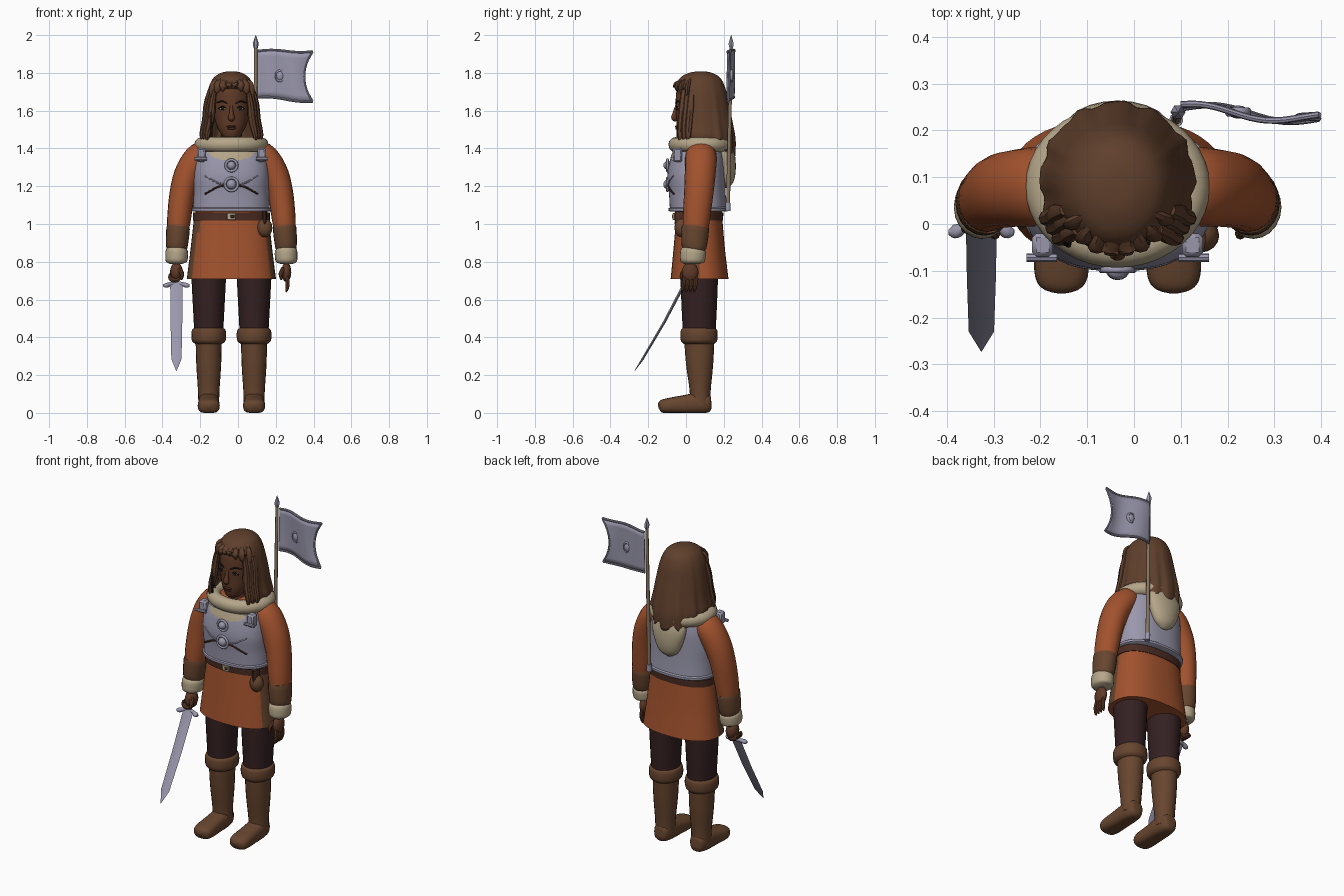
import bpy, bmesh, math
from mathutils import Vector

X0 = -0.035  # body centre line


def mat(name, r, g, b):
    m = bpy.data.materials.new(name)
    m.diffuse_color = (r, g, b, 1)
    return m


ORANGE = mat("rust cloth", 0.36, 0.085, 0.027)
STEEL = mat("steel", 0.32, 0.31, 0.41)
CREAM = mat("cream fur", 0.46, 0.38, 0.25)
PANTS = mat("dark trousers", 0.035, 0.015, 0.016)
LEATHER = mat("brown leather", 0.135, 0.06, 0.028)
SKIN = mat("brown skin", 0.115, 0.042, 0.02)
HAIR = mat("brown hair", 0.115, 0.05, 0.025)
BELT = mat("dark belt", 0.07, 0.025, 0.016)
WOOD = mat("pole wood", 0.24, 0.18, 0.12)
DARK = mat("dark detail", 0.02, 0.012, 0.01)


def finish(name, bm, m):
    bmesh.ops.recalc_face_normals(bm, faces=bm.faces)
    me = bpy.data.meshes.new(name)
    bm.to_mesh(me)
    bm.free()
    me.materials.append(m)
    ob = bpy.data.objects.new(name, me)
    bpy.context.collection.objects.link(ob)
    return ob


def resample(keys, steps):
    """Smooth curve through the key sections."""
    out = []
    for i in range(len(keys) - 1):
        k = [keys[max(i - 1, 0)], keys[i], keys[i + 1], keys[min(i + 2, len(keys) - 1)]]
        for s in range(steps):
            t = s / steps
            out.append([0.5 * (2 * b + (c - a) * t + (2 * a - 5 * b + 4 * c - d) * t * t
                        + (3 * b - a - 3 * c + d) * t ** 3) for a, b, c, d in zip(*k)])
    return out + [list(keys[-1])]


def tube(name, keys, m, n=20, steps=4, ref=(0, 1, 0), flat=False, p=2.0):
    """Skin through sections (x, y, z, half width, half depth)."""
    secs = resample(keys, steps)
    bm = bmesh.new()
    rings = []
    for i, s in enumerate(secs):
        c = Vector(s[:3])
        t = Vector((0, 0, 1)) if flat else (
            Vector(secs[min(i + 1, len(secs) - 1)][:3]) - Vector(secs[max(i - 1, 0)][:3])).normalized()
        side = t.cross(Vector(ref)).normalized()
        up = side.cross(t)
        ring = []
        for j in range(n):
            a = 2 * math.pi * j / n
            u, v = math.cos(a), math.sin(a)
            u = math.copysign(abs(u) ** (2 / p), u)
            v = math.copysign(abs(v) ** (2 / p), v)
            ring.append(bm.verts.new(c + side * u * max(s[3], .001) + up * v * max(s[4], .001)))
        rings.append(ring)
    for r, q in zip(rings, rings[1:]):
        for j in range(n):
            bm.faces.new((r[j], r[(j + 1) % n], q[(j + 1) % n], q[j]))
    bm.faces.new(rings[0])
    bm.faces.new(rings[-1])
    return finish(name, bm, m)


def body(name, rows, m, x=X0, **kw):
    """Upright part from rows (centre y, z, half width, half depth)."""
    return tube(name, [(x, cy, z, a, b) for cy, z, a, b in rows], m, flat=True, **kw)


def ball(name, c, r, m, n=16):
    bm = bmesh.new()
    bmesh.ops.create_uvsphere(bm, u_segments=n, v_segments=n // 2 + 2, radius=1)
    for v in bm.verts:
        v.co = Vector([c[i] + v.co[i] * r[i] for i in range(3)])
    return finish(name, bm, m)


def box(name, c, s, m):
    bm = bmesh.new()
    bmesh.ops.create_cube(bm, size=1)
    for v in bm.verts:
        v.co = Vector([c[i] + v.co[i] * s[i] for i in range(3)])
    bmesh.ops.bevel(bm, geom=bm.edges[:], offset=min(s) * 0.2, segments=1, affect='EDGES')
    return finish(name, bm, m)


def torus(name, c, major, minor, m, rot=(0, 0, 0), scale=(1, 1, 1)):
    bpy.ops.mesh.primitive_torus_add(location=c, rotation=rot, major_radius=major, minor_radius=minor,
                                     major_segments=40, minor_segments=12)
    ob = bpy.context.object
    ob.name, ob.scale = name, scale
    ob.data.materials.append(m)
    return ob


# Legs, boots, arms and hands
for s, tag in ((-1, "right"), (1, "left")):
    x = X0 + s * 0.12
    body(tag + "_trouser", [(.07, .40, .075, .085), (.07, .55, .083, .093), (.07, .78, .095, .102)], PANTS, x)
    body(tag + "_boot_shaft", [(.075, .04, .055, .055), (.075, .12, .057, .056), (.072, .26, .066, .072),
                               (.07, .42, .07, .082)], LEATHER, x)
    body(tag + "_boot_cuff", [(.069, .365, .07, .08), (.069, .38, .088, .095), (.069, .41, .092, .099),
                              (.069, .44, .088, .095), (.069, .452, .07, .08)], LEATHER, x)
    foot = tube(tag + "_boot_foot", [(x, .135, .05, .01, .01), (x, .125, .05, .04, .045), (x, .07, .052, .054, .055),
                                     (x, -.02, .044, .056, .048), (x, -.10, .037, .058, .04),
                                     (x, -.135, .035, .044, .03), (x, -.147, .033, .01, .008)],
                LEATHER, ref=(0, 0, 1), p=2.6)
    for v in foot.data.vertices:
        v.co.z = max(v.co.z, 0)

    def at(dx, y, z, a, b):
        return (X0 + s * dx, y, z, a, b)
    tube(tag + "_sleeve", [at(.09, .08, 1.39, .04, .05), at(.16, .08, 1.365, .072, .082), at(.222, .076, 1.28, .074, .082),
                           at(.258, .068, 1.17, .068, .078), at(.277, .055, 1.03, .063, .072),
                           at(.284, .05, .95, .056, .065)], ORANGE)
    tube(tag + "_sleeve_band", [at(.281, .05, .985, .05, .06), at(.282, .049, .978, .062, .073),
                                at(.289, .043, .88, .057, .066), at(.29, .04, .86, .045, .05)], LEATHER)
    tube(tag + "_wrist_fur", [at(.288, .04, .875, .045, .05), at(.289, .038, .86, .058, .066),
                              at(.29, .036, .83, .06, .068), at(.291, .034, .80, .055, .062),
                              at(.291, .034, .788, .03, .035)], CREAM)
    ball(tag + "_hand", (X0 + s * .291, .022, .745), (.034 if s < 0 else .026, .044, .052), SKIN)
    for i in range(4):
        y = -.012 + i * .021
        if s < 0:  # fingers wrapped round the grip
            tube(f"right_finger_{i}", [at(.325, y * .6, .735, .006, .006), at(.322, y * .8, .712, .012, .012),
                                       at(.295, y * .8, .70, .012, .012), at(.27, y * .6, .715, .008, .008)], SKIN, n=8)
        else:
            tube(f"left_finger_{i}", [at(.29, .022 + (y - .02) * .8, .73, .012, .012), at(.298, y, .69, .011, .011),
                                      at(.294, y - .005, .655, .009, .009), at(.288, y - .008, .64, .003, .003)], SKIN, n=8)
    tube(tag + "_thumb", [at(.275, 0, .765, .012, .012), at(.262, -.02, .735, .012, .012),
                          at(.265, -.026, .705, .006, .006)], SKIN, n=8)

# Tunic with leather side panels, belt and pouch
skirt = body("tunic_skirt", [(.072, .71, .236, .153), (.07, .86, .217, .137), (.07, 1.03, .198, .122)],
             ORANGE, n=48, p=2.4)
skirt.data.materials.append(LEATHER)
for f in skirt.data.polygons:
    if abs(f.normal.x) > .6 and -.01 < f.center.y < .065:
        f.material_index = 1
body("tunic_body", [(.07, 1.0, .19, .12), (.065, 1.2, .19, .13), (.07, 1.36, .18, .13), (.08, 1.42, .14, .115),
                    (.08, 1.45, .07, .07)], ORANGE, n=32, p=2.4)
body("belt", [(.068, 1.018, .204, .128), (.068, 1.06, .204, .13)], BELT, n=40, steps=1, p=2.4)
box("belt_buckle", (X0, -.064, 1.04), (.045, .014, .036), CREAM)
box("belt_buckle_centre", (X0 + .006, -.071, 1.04), (.02, .006, .014), BELT)
ball("belt_pouch", (.142, -.025, .98), (.04, .036, .05), LEATHER)
tube("pouch_loop", [(.142, -.03, 1.0, .012, .03), (.142, -.03, 1.065, .012, .028)], BELT, n=8)

# Breastplate with cream neckline
PLATE = [(.065, 1.075, .203, .15), (.06, 1.16, .2, .15), (.055, 1.25, .202, .153), (.06, 1.33, .195, .147),
         (.065, 1.385, .18, .135)]
plate = body("breastplate", PLATE, STEEL, n=72, steps=8, p=2.4)
plate.data.materials.append(CREAM)
for f in plate.data.polygons:
    c = f.center
    if c.y < .06 and ((c.x - X0) / .125) ** 2 + ((c.z - 1.39) / .055) ** 2 < 1:
        f.material_index = 1
body("breastplate_rim", [(.065, 1.065, .203, .15), (.065, 1.07, .209, .157), (.065, 1.083, .209, .157),
                         (.065, 1.09, .2, .148)], STEEL, n=48, steps=1, p=2.4)


def plate_y(dx):
    return .057 - .153 * (1 - (abs(dx) / .201) ** 2.4) ** (1 / 2.4)


for z, r in ((1.31, .03), (1.21, .034)):
    torus("chest_boss_rim", (X0, -.098, z), r, .007, STEEL, rot=(math.pi / 2, 0, 0))
    ball("chest_boss", (X0, -.098, z), (r * .75, .022, r * .75), STEEL)
for s in (-1, 1):
    for k in (-1, 1):  # curved ridges fanning from the boss
        tube("chest_ridge", [(X0 + s * d, plate_y(d), 1.207 + k * h, .005, .005)
                             for d, h in ((.03, .003), (.07, .01), (.105, .028), (.14, .048))],
             BELT if k < 0 else STEEL, n=8, ref=(0, 0, 1))
    box("shoulder_strap", (X0 + s * .16, -.045, 1.365), (.045, .05, .075), STEEL)
    tube("strap_bar", [(X0 + s * .13, -.072, 1.345, .009, .009), (X0 + s * .195, -.072, 1.345, .009, .009)],
         STEEL, n=8, ref=(0, 0, 1))

# Fur collar and hood
torus("fur_collar", (X0, .08, 1.42), .155, .042, CREAM, scale=(1, .88, .95))
body("hood", [(.21, 1.19, .015, .012), (.215, 1.22, .06, .035), (.215, 1.28, .09, .048), (.21, 1.36, .11, .05),
              (.19, 1.43, .1, .05)], CREAM)

# Head and face
body("neck", [(.05, 1.38, .06, .065), (.05, 1.5, .055, .06)], SKIN)
body("head", [(.0, 1.452, .02, .02), (.01, 1.463, .045, .048), (.03, 1.51, .074, .08), (.05, 1.57, .092, .102),
              (.06, 1.64, .1, .115), (.065, 1.72, .095, .11), (.07, 1.77, .05, .06)], SKIN, n=28)
tube("nose", [(X0, -.05, 1.625, .008, .008), (X0, -.058, 1.59, .011, .012), (X0, -.064, 1.56, .018, .015),
              (X0, -.05, 1.548, .01, .006)], SKIN, n=10)
ball("upper_lip", (X0, -.049, 1.516, ), (.026, .01, .006), BELT)
ball("lower_lip", (X0, -.047, 1.506), (.022, .01, .007), BELT)
for s in (-1, 1):
    ex = X0 + s * .047
    ball("eye_white", (ex, -.04, 1.612), (.019, .009, .009), CREAM)
    ball("iris", (ex, -.046, 1.612), (.009, .005, .009), DARK)
    tube("eyelid", [(ex - .022, -.041, 1.61, .003, .003), (ex, -.05, 1.622, .005, .004),
                    (ex + .022, -.041, 1.61, .003, .003)], DARK, n=6, ref=(0, 0, 1))
    tube("eyebrow", [(X0 + s * .022, -.053, 1.637, .004, .004), (X0 + s * .05, -.048, 1.65, .006, .005),
                     (X0 + s * .078, -.026, 1.642, .003, .003)], DARK, n=6, ref=(0, 0, 1))

# Hair shell, opened at the face, wavy towards the hem
hair = body("hair", [(.08, 1.808, .01, .01), (.078, 1.802, .05, .055), (.075, 1.775, .093, .105),
                     (.075, 1.72, .121, .133), (.08, 1.64, .138, .145), (.085, 1.54, .152, .16),
                     (.09, 1.45, .165, .17), (.092, 1.37, .158, .166)], HAIR, n=72)
bm = bmesh.new()
bm.from_mesh(hair.data)
bmesh.ops.delete(bm, geom=[f for f in bm.faces if f.calc_center_median().z < 1.715
                           and f.calc_center_median().y < .012 or len(f.verts) > 4 and f.calc_center_median().z < 1.5],
                 context='FACES')
for v in bm.verts:
    a = math.atan2(v.co.y - .08, v.co.x - X0)
    w = min(max((1.8 - v.co.z) / .35, 0), 1)
    k = 1 + w * (.022 * math.sin(13 * a) + .014 * math.sin(22 * a + 1))
    v.co.x, v.co.y = X0 + (v.co.x - X0) * k, .08 + (v.co.y - .08) * k
    low = max(1.5 - v.co.z, 0) / .13
    v.co.z += low * (.075 * min(max((.25 - v.co.y) / .2, 0), 1) + .012 * math.sin(11 * a))
bm.to_mesh(hair.data)
bm.free()
sol = hair.modifiers.new("thickness", 'SOLIDIFY')
sol.thickness, sol.offset = .014, -1

# Fringe and side locks
for i, (d, z) in enumerate(((-.1, 1.66), (-.075, 1.69), (-.045, 1.70), (-.015, 1.715), (.02, 1.715), (.05, 1.70),
                            (.08, 1.685), (.105, 1.66))):
    y = .075 - .135 * math.sqrt(1 - (d / .122) ** 2)
    tube(f"fringe_lock_{i}", [(X0 + d * .5, y * .5 + .03, 1.775, .012, .008), (X0 + d * .9, y + .006, 1.738, .022, .014),
                              (X0 + d, y, z + .02, .016, .01), (X0 + d * 1.05, y + .004, z, .002, .002)], HAIR, n=8)
for s in (-1, 1):
    for d, y, m in ((0, .01, HAIR), (-.013, -.012, HAIR), (.014, .03, HAIR)):
        tube("side_lock", [(X0 + s * (.1 + d), y, 1.71, .01, .012), (X0 + s * (.114 + d), y - .004, 1.64, .018, .02),
                           (X0 + s * (.122 + d), y - .012, 1.55, .02, .02),
                           (X0 + s * (.14 + d), y - .018, 1.47, .015, .016),
                           (X0 + s * (.135 + d), y - .02, 1.43, .003, .003)], m, n=8)
tube("thin_braid", [(X0 - .098, -.02, 1.67, .007, .007), (X0 - .108, -.035, 1.56, .01, .01),
                    (X0 - .105, -.045, 1.46, .006, .006)], DARK, n=8)

# Sword
SX = X0 - .291
tube("sword_blade", [(SX, -.005, .69, .033, .008), (SX, -.115, .48, .031, .007), (SX, -.23, .285, .027, .006),
                     (SX, -.272, .222, .001, .001)], STEEL, n=4, steps=1)
tube("sword_guard", [(SX - .07, -.018, .675, .006, .006), (SX - .055, -.016, .675, .015, .013),
                     (SX - .03, -.006, .682, .009, .011), (SX, -.003, .685, .013, .014), (SX + .03, -.006, .682, .009, .011),
                     (SX + .055, -.016, .675, .015, .013), (SX + .07, -.018, .675, .006, .006)],
     STEEL, n=10, ref=(0, 0, 1))
tube("sword_grip", [(SX, -.003, .685, .013, .013), (SX, .05, .79, .012, .012)], BELT, n=10)
ball("sword_pommel", (SX, .054, .797), (.018, .018, .018), STEEL)

# Banner on its pole
tube("banner_pole", [(.09, .222, 1.07, .011, .011), (.094, .239, 1.94, .009, .009)], WOOD, n=10, steps=1)
tube("pole_socket", [(.09, .222, 1.068, .015, .015), (.09, .2225, 1.11, .015, .015)], STEEL, n=10, steps=1)
tube("pole_tip", [(.094, .239, 1.925, .008, .008), (.094, .239, 1.94, .013, .013), (.094, .239, 1.955, .016, .016),
                  (.094, .239, 2.0, .001, .001)], STEEL, n=6, steps=1)


def cloth(u, v):
    x = .1 + u * (.295 - .045 * u ** 3 * (1 - (2 * v - 1) ** 2))
    z = 1.67 - .02 * u + v * (.245 + .02 * u) + .006 * math.sin(u * 6)
    return x, .247 - .022 * u + .012 * math.sin(u * 6.3 + v * .8), z


bm = bmesh.new()
g = [[bm.verts.new(cloth(i / 18, j / 8)) for j in range(9)] for i in range(19)]
for i in range(18):
    for j in range(8):
        bm.faces.new((g[i][j], g[i + 1][j], g[i + 1][j + 1], g[i][j + 1]))
flag = finish("banner_cloth", bm, STEEL)
sol = flag.modifiers.new("thickness", 'SOLIDIFY')
sol.thickness, sol.offset = .008, 0
for v in (0, 1):
    tube("banner_hem", [cloth(i / 8, v) + (.007, .007) for i in range(9)], STEEL, n=8, ref=(0, 0, 1), steps=2)
tube("banner_end_hem", [cloth(1, i / 6) + (.006, .006) for i in range(7)], STEEL, n=8, steps=2)
bx, by, bz = cloth(.42, .47)
ball("banner_boss", (bx, by, bz), (.022, .014, .027), STEEL)
ring = torus("banner_boss_rim", (bx, by, bz), .025, .006, STEEL, rot=(math.pi / 2, 0, 0), scale=(.9, 1.1, 1.6))

bpy.ops.object.select_all(action='SELECT')
bpy.context.view_layer.objects.active = plate
bpy.ops.object.shade_smooth_by_angle(angle=math.radians(42))
